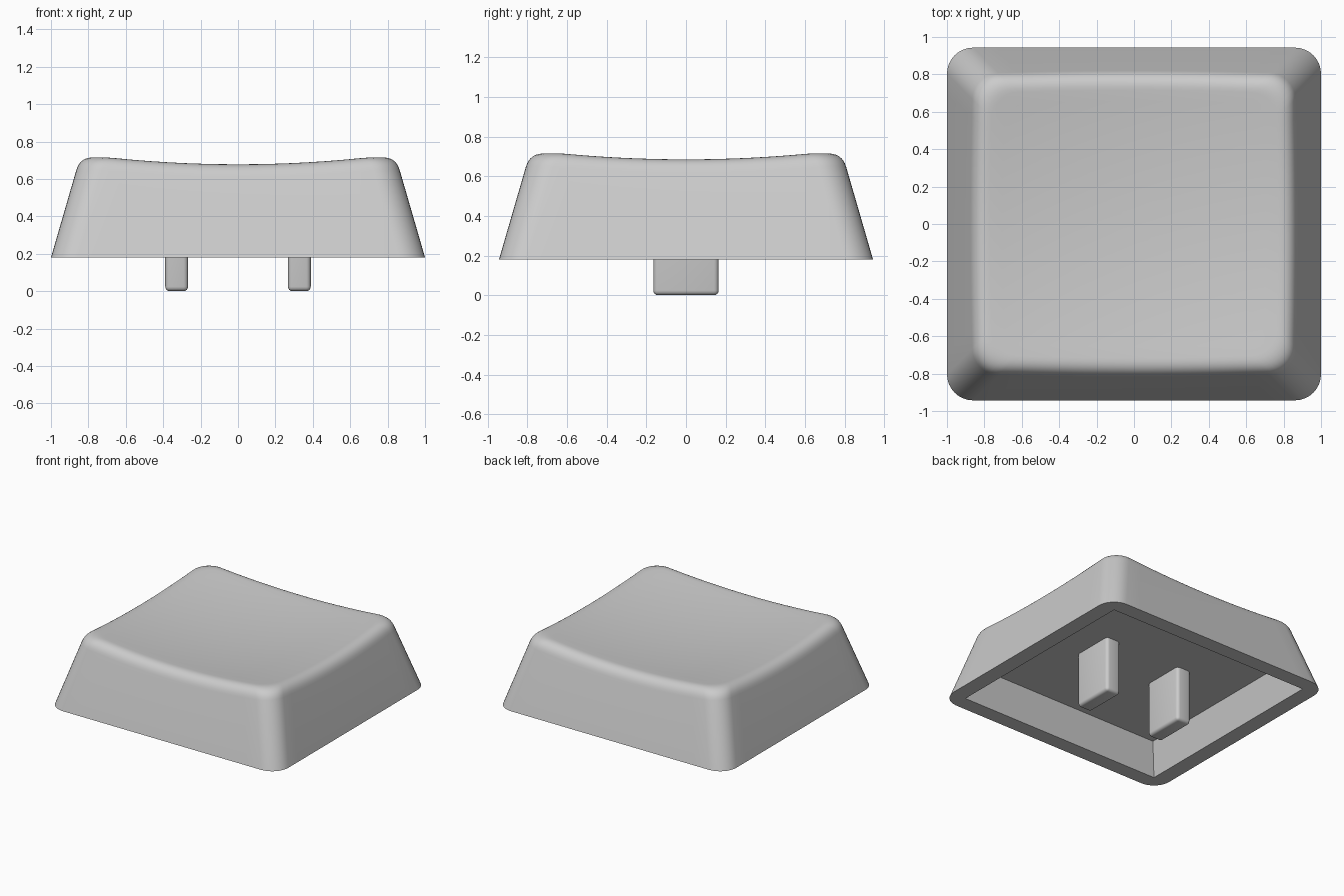
import bpy, bmesh, math

if "Cube" in bpy.data.objects:
    bpy.data.objects.remove(bpy.data.objects["Cube"])

BASE_Z, CEILING_Z = 0.18, 0.43
HX, HY, R = 1.0, 0.943, 0.14
SLOPE = 0.29          # inward lean of the outer walls
FILLET = 0.08

plastic = bpy.data.materials.new("grey plastic")
plastic.diffuse_color = (0.6, 0.6, 0.6, 1)
plastic.use_nodes = True
plastic.node_tree.nodes["Principled BSDF"].inputs["Base Color"].default_value = plastic.diffuse_color


def outline(hx, hy, r, arc=8, side=14):
    """Rounded rectangle, counter-clockwise, with subdivided sides."""
    corners = []
    for i, (sx, sy) in enumerate([(1, 1), (-1, 1), (-1, -1), (1, -1)]):
        pts = []
        for j in range(arc + 1):
            a = math.pi / 2 * (i + j / arc)
            pts.append((sx * (hx - r) + r * math.cos(a),
                        sy * (hy - r) + r * math.sin(a)))
        corners.append(pts)
    loop = []
    for i, pts in enumerate(corners):
        loop += pts
        (x0, y0), (x1, y1) = pts[-1], corners[(i + 1) % 4][0]
        loop += [(x0 + (x1 - x0) * k / side, y0 + (y1 - y0) * k / side)
                 for k in range(1, side)]
    return loop


def dish(x, y):
    return 0.636 + 0.08 * (x * x + y * y)


def finish(bm, name):
    bmesh.ops.recalc_face_normals(bm, faces=bm.faces)
    mesh = bpy.data.meshes.new(name)
    bm.to_mesh(mesh)
    bm.free()
    mesh.materials.append(plastic)
    ob = bpy.data.objects.new(name, mesh)
    bpy.context.collection.objects.link(ob)
    bpy.ops.object.select_all(action='DESELECT')
    ob.select_set(True)
    bpy.context.view_layer.objects.active = ob
    bpy.ops.object.shade_smooth_by_angle(angle=math.radians(30))
    return ob


# Outer shell profile for each point around the outline
base = outline(HX, HY, R)
n = len(base)


def inset_point(i, d):
    return outline(HX - d, HY - d, R)[i]


columns = []
for i in range(n):
    # Height where the leaning wall meets the dish
    top = 0.7
    for _ in range(4):
        top = dish(*inset_point(i, SLOPE * (top - BASE_Z)))
    d1 = SLOPE * (top - BASE_Z)
    d0, d2 = d1 - SLOPE * FILLET, d1 + FILLET
    z0, z2 = top - FILLET, dish(*inset_point(i, d2))
    col = [(*base[i], BASE_Z)]
    for k in range(9):                      # rounded top edge
        t = k / 8
        a, b, c = (1 - t) ** 2, 2 * t * (1 - t), t * t
        x, y = inset_point(i, a * d0 + b * d1 + c * d2)
        col.append((x, y, a * z0 + b * top + c * z2))
    x, y, _ = col[-1]
    for k in range(1, 12):                  # dished top
        s = 1 - k / 12
        col.append((x * s, y * s, dish(x * s, y * s)))
    columns.append(col)

# Cavity rings: rim opening and ceiling, with square corners
rim = [(x, y, BASE_Z) for x, y in outline(0.877, 0.824, 0)]
ceiling = [(x, y, CEILING_Z) for x, y in outline(0.817, 0.764, 0)]
rings = [ceiling, rim] + [list(r) for r in zip(*columns)]

bm = bmesh.new()
vrings = [[bm.verts.new(p) for p in ring] for ring in rings]
for a, b in zip(vrings, vrings[1:]):
    for i in range(n):
        j = (i + 1) % n
        bm.faces.new((a[i], a[j], b[j], b[i]))
mid_top = bm.verts.new((0, 0, dish(0, 0)))
mid_under = bm.verts.new((0, 0, CEILING_Z))
for i in range(n):
    j = (i + 1) % n
    bm.faces.new((vrings[-1][i], vrings[-1][j], mid_top))
    bm.faces.new((vrings[0][j], vrings[0][i], mid_under))
bmesh.ops.remove_doubles(bm, verts=bm.verts, dist=0.0005)
finish(bm, "keycap_shell")

# Two rounded mounting pegs under the ceiling
for side, name in ((-1, "left_peg"), (1, "right_peg")):
    bm = bmesh.new()
    bmesh.ops.create_cube(bm, size=1)
    for v in bm.verts:
        v.co = (side * 0.328 + v.co.x * 0.122, v.co.y * 0.33,
                (v.co.z + 0.5) * (CEILING_Z + 0.01))
    edges = [e for e in bm.edges if min(v.co.z for v in e.verts) < 0.01]
    bmesh.ops.bevel(bm, geom=edges, offset=0.024, segments=4,
                    profile=0.5, affect='EDGES')
    finish(bm, name)
